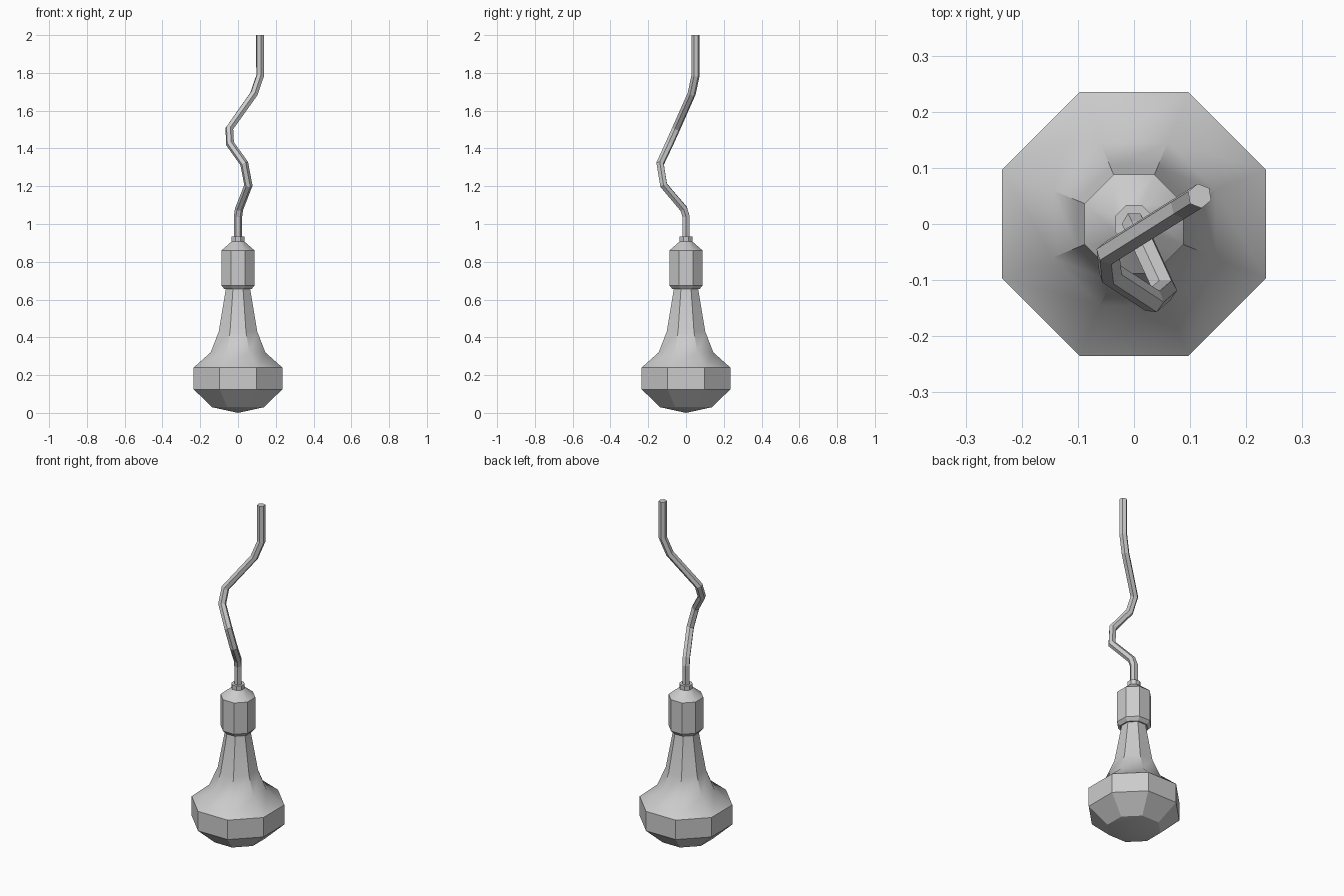
import bpy, bmesh, math

if "Cube" in bpy.data.objects:
    bpy.data.objects.remove(bpy.data.objects["Cube"])


def lathe(name, profile, sides=8):
    """Revolve (apothem, z) pairs into an n-sided solid with flats facing the axes."""
    bm = bmesh.new()
    k = 1 / math.cos(math.pi / sides)
    rings = []
    for r, z in profile:
        if r == 0:
            rings.append([bm.verts.new((0, 0, z))] * sides)
            continue
        angles = [(i + 0.5) * 2 * math.pi / sides for i in range(sides)]
        rings.append([bm.verts.new((r * k * math.cos(a), r * k * math.sin(a), z)) for a in angles])
    for a, b in zip(rings, rings[1:]):
        for i in range(sides):
            j = (i + 1) % sides
            bm.faces.new(dict.fromkeys((a[i], a[j], b[j], b[i])))
    # close open ends
    for ring in (rings[0], rings[-1]):
        if ring[0] is not ring[1]:
            bm.faces.new(ring)
    bmesh.ops.recalc_face_normals(bm, faces=bm.faces)
    me = bpy.data.meshes.new(name)
    bm.to_mesh(me)
    bm.free()
    ob = bpy.data.objects.new(name, me)
    bpy.context.collection.objects.link(ob)
    bpy.ops.object.select_all(action='DESELECT')
    ob.select_set(True)
    bpy.context.view_layer.objects.active = ob
    bpy.ops.object.shade_smooth_by_angle(angle=math.radians(30))
    return ob


# glass bulb with tapering neck
lathe("bulb", [(0, 0.0), (0.137, 0.03), (0.235, 0.125), (0.235, 0.24),
               (0.145, 0.32), (0.102, 0.43), (0.062, 0.67)])

# socket
lathe("socket", [(0.072, 0.655), (0.088, 0.675), (0.088, 0.86), (0.034, 0.907)])

# small collar where the cord enters
lathe("collar", [(0.034, 0.90), (0.034, 0.933)])

# crooked hexagonal cord
path = [(0, 0, 0.91), (0, 0, 1.04), (0.006, -0.012, 1.08), (0.055, -0.118, 1.205),
        (0.033, -0.137, 1.32), (-0.042, -0.088, 1.425), (-0.046, -0.052, 1.505),
        (0.085, 0.03, 1.69), (0.117, 0.05, 1.785), (0.117, 0.05, 2.0)]
curve = bpy.data.curves.new("cord", 'CURVE')
curve.dimensions = '3D'
curve.bevel_depth = 0.022
curve.bevel_resolution = 1
curve.use_fill_caps = True
spline = curve.splines.new('POLY')
spline.points.add(len(path) - 1)
for p, co in zip(spline.points, path):
    p.co = (*co, 1)
spline.use_smooth = False
cord = bpy.data.objects.new("cord", curve)
bpy.context.collection.objects.link(cord)
